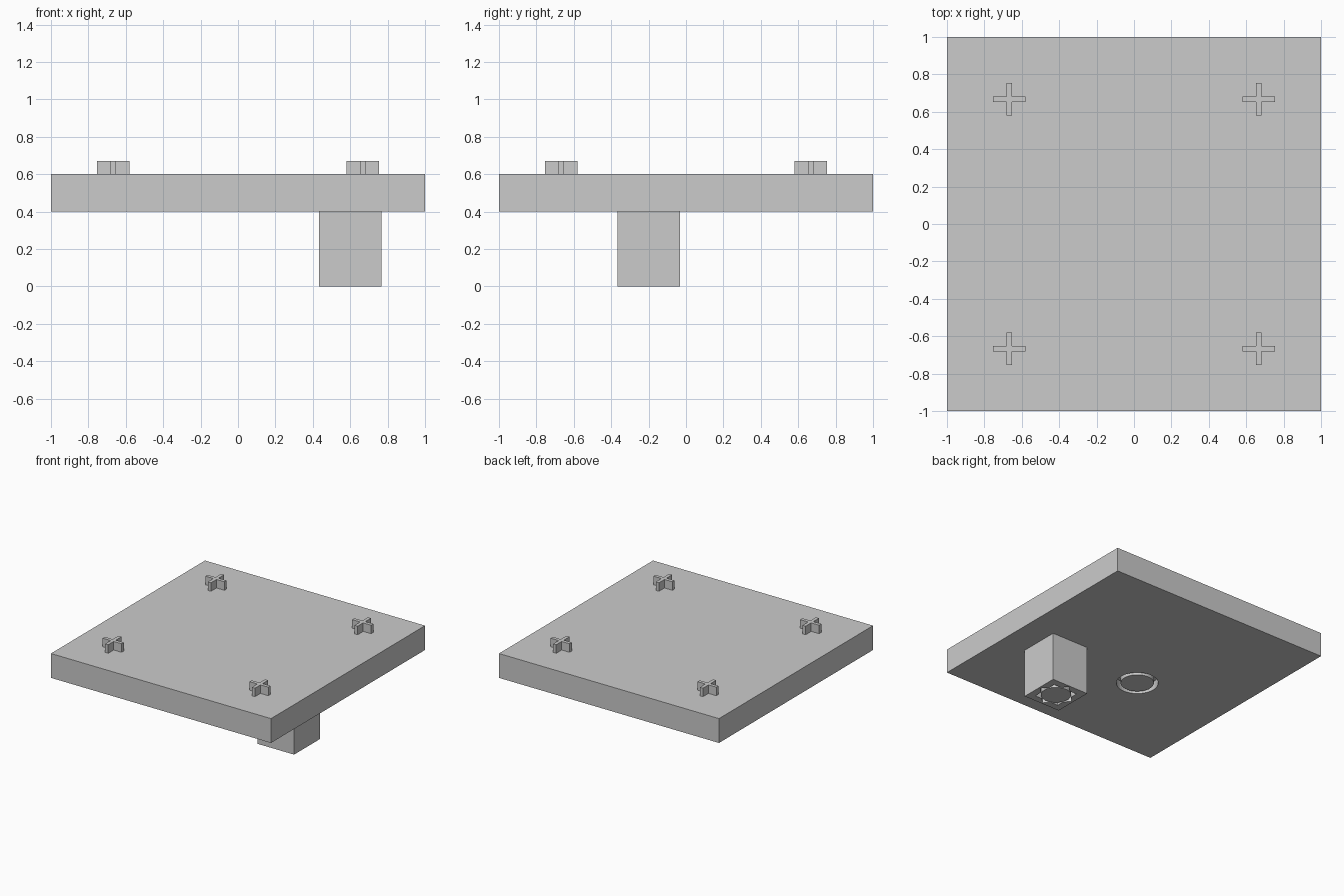
import bpy
import bmesh
from math import sin, cos, pi, tau

scene = bpy.context.scene
if "Cube" in bpy.data.objects:
    bpy.data.objects.remove(bpy.data.objects["Cube"], do_unlink=True)

grey = bpy.data.materials.new("light_grey")
grey.use_nodes = True
colour = (0.6, 0.6, 0.6, 1)
grey.diffuse_color = colour
grey.node_tree.nodes["Principled BSDF"].inputs["Base Color"].default_value = colour


def finish(name, bm, location):
    """Turn a bmesh into a named object."""
    bmesh.ops.recalc_face_normals(bm, faces=bm.faces)
    mesh = bpy.data.meshes.new(name)
    bm.to_mesh(mesh)
    bm.free()
    mesh.materials.append(grey)
    obj = bpy.data.objects.new(name, mesh)
    obj.location = location
    scene.collection.objects.link(obj)
    return obj


def prism(name, outline, height, location):
    """Extrude a flat outline upwards."""
    bm = bmesh.new()
    face = bm.faces.new([bm.verts.new((x, y, 0)) for x, y in outline])
    top = bmesh.ops.extrude_face_region(bm, geom=[face])["geom"]
    bmesh.ops.translate(bm, vec=(0, 0, height),
                        verts=[v for v in top if isinstance(v, bmesh.types.BMVert)])
    return finish(name, bm, location)


def square(half):
    return [(-half, -half), (half, -half), (half, half), (-half, half)]


def star_radius(angle, tip):
    """Outline of two equal squares, one turned by an eighth."""
    turn = angle % (pi / 4)
    return tip * cos(pi / 4) / cos(pi / 4 - min(turn, pi / 4 - turn))


def cut_groove(target, name, outer, inner, depth, location):
    """Cut a ring-shaped socket into the underside, leaving a core."""
    steps = 48
    bm = bmesh.new()
    rings = []
    for radius, z in ((outer, -0.02), (outer, depth), (inner, depth), (inner, -0.02)):
        angles = [tau * i / steps for i in range(steps)]
        rings.append([bm.verts.new((radius(a) * cos(a), radius(a) * sin(a), z))
                      for a in angles])
    for k, ring in enumerate(rings):
        following = rings[(k + 1) % len(rings)]
        for i in range(steps):
            j = (i + 1) % steps
            bm.faces.new((ring[i], ring[j], following[j], following[i]))
    cutter = finish(name, bm, location)
    cutter.hide_render = True
    cutter.hide_viewport = False
    mod = target.modifiers.new(name, "BOOLEAN")
    mod.operation = "DIFFERENCE"
    mod.solver = "EXACT"
    mod.object = cutter
    bpy.context.view_layer.update()
    # Bake the cut, then discard the cutter
    evaluated = target.evaluated_get(bpy.context.evaluated_depsgraph_get())
    baked = bpy.data.meshes.new_from_object(evaluated)
    target.modifiers.clear()
    target.data = baked
    bpy.data.objects.remove(cutter, do_unlink=True)


# Square plate with a round socket underneath
plate = prism("plate", square(1), 0.2, (0, 0, 0.4))
cut_groove(plate, "round_groove", lambda a: 0.158, lambda a: 0.125,
           0.07, (-0.2, -0.2, 0.4))

# Hanging block with a star-shaped socket underneath
block = prism("block", square(0.167), 0.4, (0.6, -0.2, 0))
cut_groove(block, "star_groove", lambda a: star_radius(a, 0.155), lambda a: 0.114,
           0.07, (0.6, -0.2, 0))

# Cross-shaped pegs at the four corners
arm, half = 0.086, 0.014
quarter = [(arm, -half), (arm, half), (half, half)]
cross = []
for _ in range(4):
    cross += quarter
    quarter = [(-y, x) for x, y in quarter]
for side_x, x in (("right", -0.667), ("left", 0.667)):
    for side_y, y in (("front", -0.667), ("back", 0.667)):
        prism(f"{side_y}_{side_x}_peg", cross, 0.07, (x, y, 0.6))
